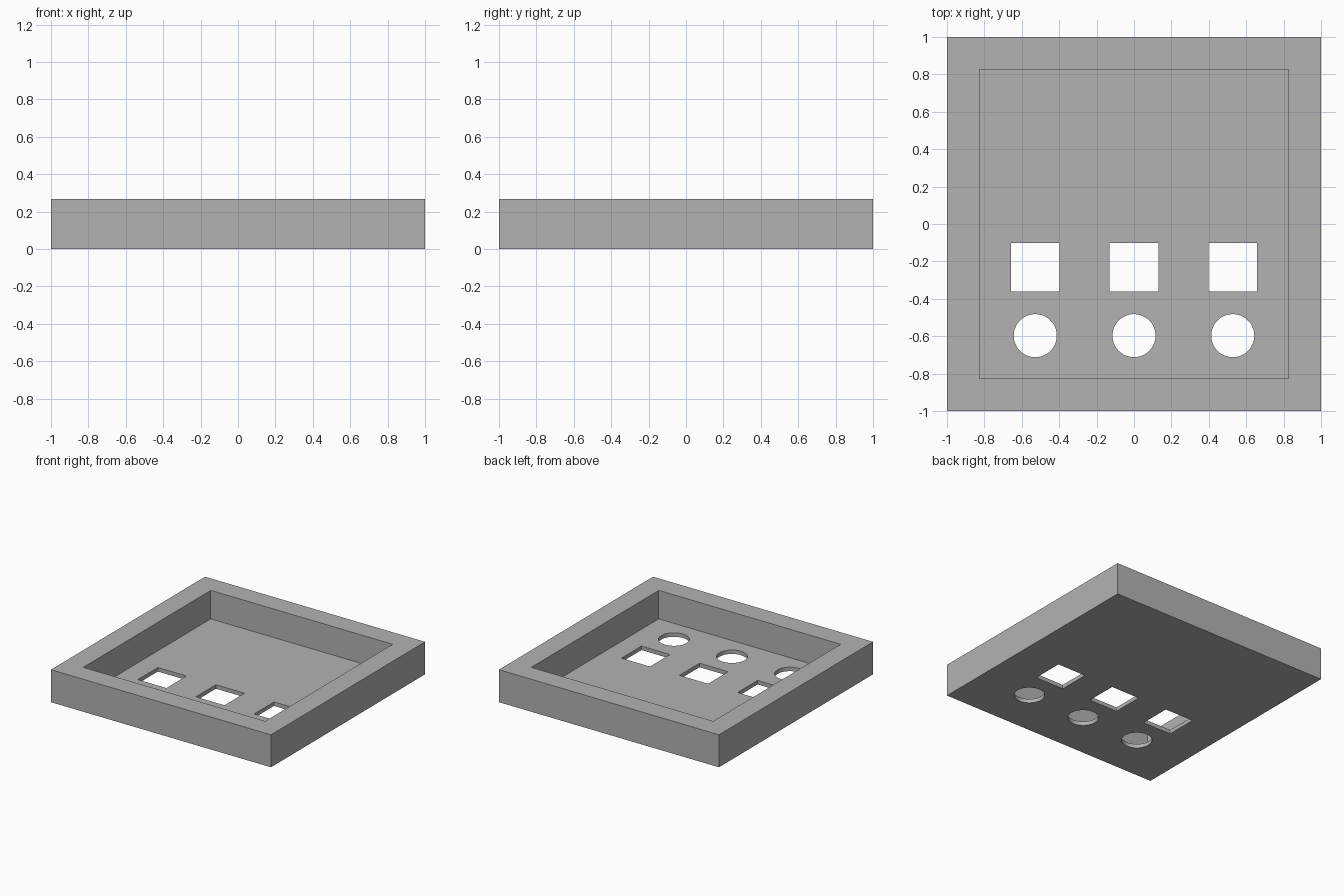
import bpy

if "Cube" in bpy.data.objects:
    bpy.data.objects.remove(bpy.data.objects["Cube"], do_unlink=True)

HEIGHT, FLOOR, INNER = 0.267, 0.033, 1.654
COLUMNS = (-0.528, 0, 0.528)

grey = bpy.data.materials.new("grey")
grey.use_nodes = True
grey.diffuse_color = (0.45, 0.45, 0.45, 1)
grey.node_tree.nodes["Principled BSDF"].inputs["Base Color"].default_value = grey.diffuse_color


def box(name, x, y, width, bottom, top):
    bpy.ops.mesh.primitive_cube_add(size=1, location=(x, y, (bottom + top) / 2))
    obj = bpy.context.object
    obj.name = name
    obj.scale = (width, width, top - bottom)
    bpy.ops.object.transform_apply(location=True, rotation=False, scale=True)
    obj.data.materials.append(grey)
    return obj


def cut(target, cutter):
    cutter.hide_render = True
    mod = target.modifiers.new("cut", "BOOLEAN")
    mod.operation, mod.solver, mod.object = "DIFFERENCE", "EXACT", cutter
    bpy.ops.object.select_all(action="DESELECT")
    target.select_set(True)
    bpy.context.view_layer.objects.active = target
    bpy.ops.object.modifier_apply(modifier=mod.name)
    bpy.data.objects.remove(cutter, do_unlink=True)


# Square tray with a deep recess
tray = box("tray", 0, 0, 2, 0, HEIGHT)
cut(tray, box("recess_cutter", 0, 0, INNER, FLOOR, HEIGHT + 0.2))

# Row of square windows and row of round holes through the floor
for x in COLUMNS:
    cut(tray, box("window_cutter", x, -0.231, 0.26, -0.1, 0.15))
    bpy.ops.mesh.primitive_cylinder_add(vertices=64, radius=0.115, depth=0.3,
                                        location=(x, -0.597, 0))
    hole = bpy.context.object
    hole.name = "hole_cutter"
    hole.data.materials.append(grey)
    cut(tray, hole)

# Smooth hole walls, crisp edges elsewhere
bpy.ops.object.shade_smooth_by_angle()
